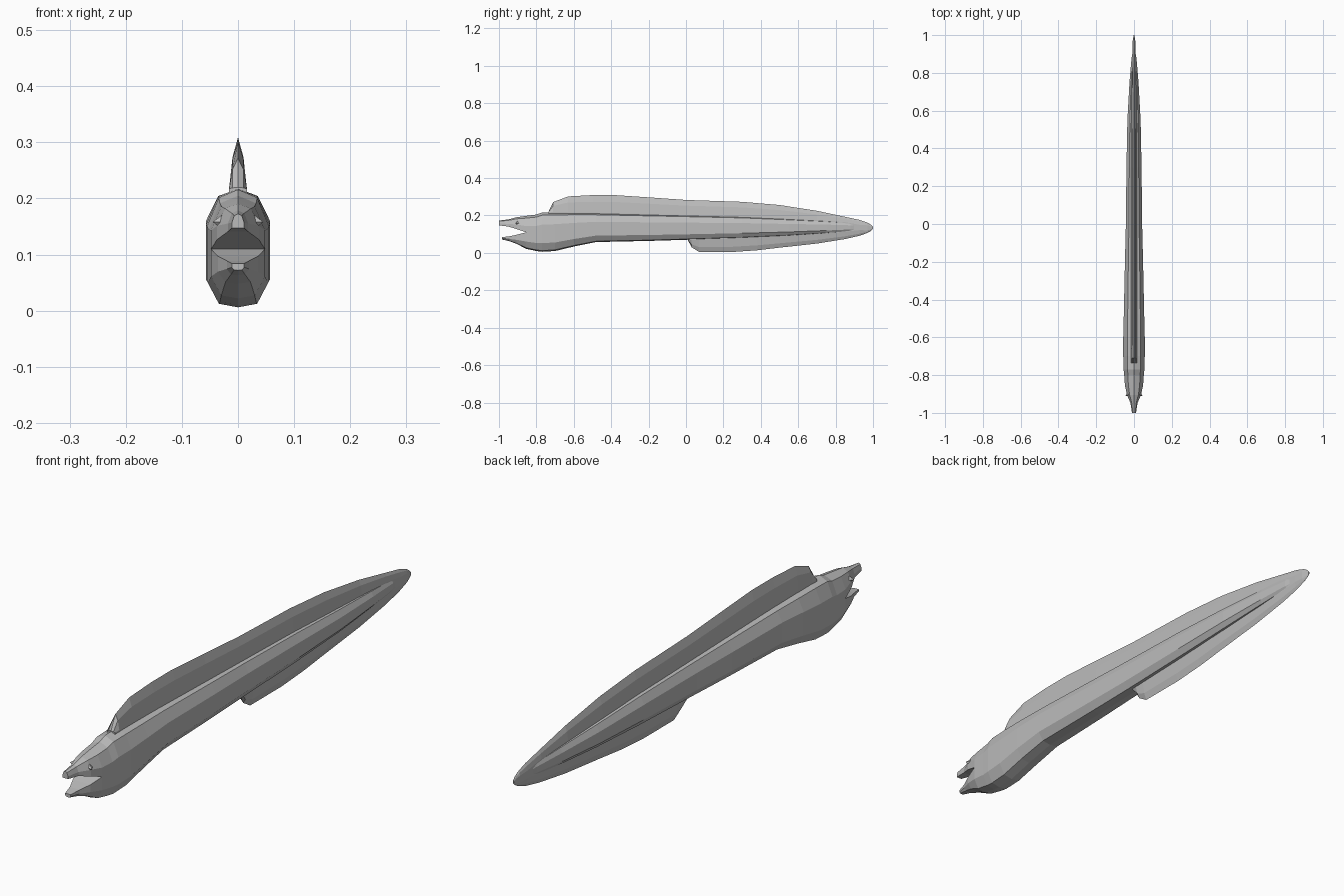
import bpy, bmesh, math
from mathutils import Matrix

if "Cube" in bpy.data.objects:
    bpy.data.objects.remove(bpy.data.objects["Cube"])

grey = bpy.data.materials.new("eel grey")
grey.diffuse_color = (0.5, 0.5, 0.5, 1)
grey.use_nodes = True
grey.node_tree.nodes["Principled BSDF"].inputs["Base Color"].default_value = grey.diffuse_color


def finish(bm, name):
    bmesh.ops.recalc_face_normals(bm, faces=bm.faces)
    me = bpy.data.meshes.new(name)
    bm.to_mesh(me)
    bm.free()
    me.materials.append(grey)
    ob = bpy.data.objects.new(name, me)
    bpy.context.collection.objects.link(ob)
    return ob


def loft(name, sections, cap_start=True, cap_end=True):
    """Each section: (y, half outline from top centre to bottom centre), mirrored in x."""
    bm = bmesh.new()
    rings = []
    for y, half in sections:
        loop = half + [(-x, z) for x, z in half[-2:0:-1]]
        rings.append([bm.verts.new((x, y, z)) for x, z in loop])
    n = len(rings[0])
    for a, b in zip(rings, rings[1:]):
        for i in range(n):
            j = (i + 1) % n
            bm.faces.new((a[i], a[j], b[j], b[i]))
    if cap_start:
        bm.faces.new(rings[0])
    if cap_end:
        bm.faces.new(rings[-1])
    return finish(bm, name)


def lerp_table(table, y, col):
    if y <= table[0][0]:
        return table[0][col]
    for a, b in zip(table, table[1:]):
        if y <= b[0]:
            return a[col] + (b[col] - a[col]) * (y - a[0]) / (b[0] - a[0])
    return table[-1][col]


# Body: y, half width, bottom, top
BODY = [(-.855, .048, .022, .198), (-.80, .052, .010, .205), (-.77, .055, .006, .216),
        (-.70, .057, .010, .218), (-.60, .057, .034, .217), (-.48, .054, .058, .215),
        (-.20, .048, .064, .208), (0, .043, .070, .203), (.30, .040, .080, .195),
        (.55, .035, .092, .183), (.75, .024, .105, .172), (.88, .013, .115, .162),
        (.93, .003, .122, .150)]
SHAPE = [(0, 1), (.62, .93), (1, .69), (1, .22), (.62, .03), (0, 0)]
loft("body", [(y, [(w * u, b + (t - b) * v) for u, v in SHAPE]) for y, w, b, t in BODY],
     cap_start=False)

# Open jaws: y, half width, mouth side, outer side
UPPER = [(-1, .011, .147, .173), (-.95, .018, .141, .179),
         (-.905, .037, .127, .191), (-.855, .048, .11, .198)]
LOWER = [(-.985, .011, .084, .072), (-.945, .020, .089, .063),
         (-.905, .036, .097, .048), (-.855, .048, .11, .022)]
for name, rows, corner, side in (("upper_jaw", UPPER, .86, .38), ("lower_jaw", LOWER, .94, .56)):
    loft(name, [(y, [(0, o), (w * .62, r + (o - r) * corner), (w, r + (o - r) * side),
                     (w, r), (0, r)]) for y, w, r, o in rows], cap_end=False)

# Eyes: small four-sided pyramids
for s, label in ((1, "right"), (-1, "left")):
    bm = bmesh.new()
    bmesh.ops.create_cone(bm, segments=4, radius1=.014, radius2=0, depth=.02, cap_ends=True,
                          matrix=Matrix.Translation((s * .036, -.905, .158))
                          @ Matrix.Rotation(s * math.radians(-25), 4, 'Z')
                          @ Matrix.Rotation(s * math.pi / 2, 4, 'Y'))
    finish(bm, label + "_eye")

# Fins: y, outer edge height; both meet around the tail tip
DORSAL = [(-.735, .220), (-.71, .272), (-.63, .302), (-.50, .309), (-.38, .309), (-.20, .297),
          (0, .283), (.30, .273), (.50, .256), (.70, .225), (.85, .193), (.93, .176),
          (.97, .162), (.99, .150), (1, .138)]
ANAL = [(.01, .068), (.03, .030), (.07, .005), (.25, .005), (.38, .014), (.50, .028),
        (.70, .050), (.85, .074), (.93, .092), (.97, .107), (.99, .118), (1, .128)]
CORE = .133
THICK = [(-.735, .016), (.5, .015), (.88, .010), (.97, .007), (1, .002)]


def fin(name, rows, col):
    secs = []
    for y, edge in rows:
        root = lerp_table(BODY, y, col)
        if y > .93:  # beyond the body the root shrinks toward the tail tip
            root = CORE + (edge - CORE) * .5
        w = lerp_table(THICK, y, 1)
        secs.append((y, [(0, edge), (w * .62, edge + (root - edge) * .38), (w, root),
                         (w, CORE), (0, CORE)]))
    loft(name, secs)


fin("dorsal_fin", DORSAL, 3)
fin("anal_fin", ANAL, 2)
